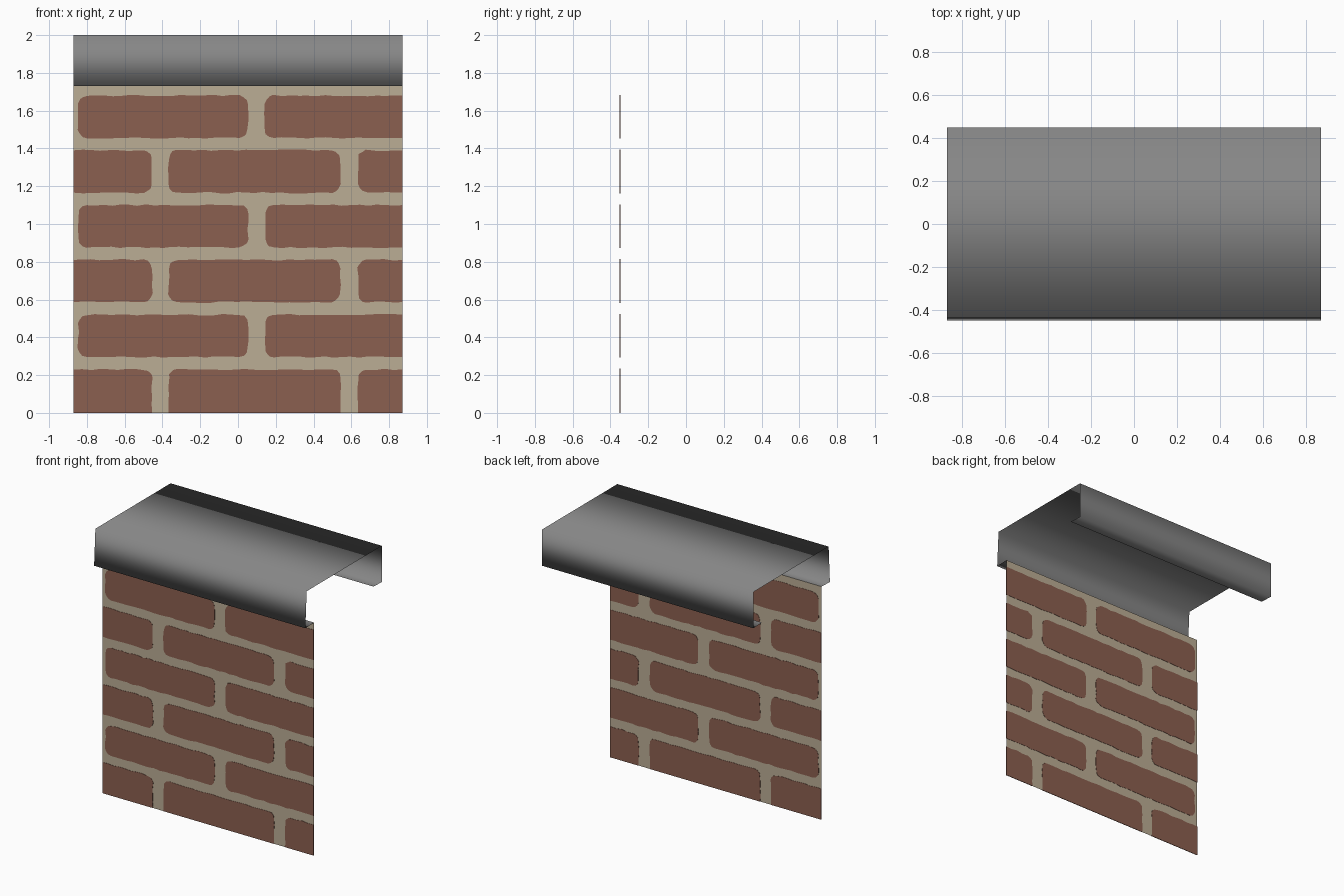
import bpy, bmesh, math, random

random.seed(4)
cube = bpy.data.objects.get("Cube")
if cube:
    bpy.data.objects.remove(cube, do_unlink=True)

HALF_W = 0.87      # half width of wall and cap
WALL_Y = -0.35     # wall stands under the front lip
WALL_TOP = 1.735
PLATE = 0.004      # brick plate thickness, shows on both wall sides


def make_material(name, rgb):
    mat = bpy.data.materials.new(name)
    mat.use_nodes = True
    colour = (*rgb, 1.0)
    mat.diffuse_color = colour
    bsdf = next(n for n in mat.node_tree.nodes if n.type == 'BSDF_PRINCIPLED')
    bsdf.inputs["Base Color"].default_value = colour
    bsdf.inputs["Roughness"].default_value = 0.9
    return mat


def make_object(name, bm, mat, smooth=False):
    mesh = bpy.data.meshes.new(name)
    for face in bm.faces:
        face.smooth = smooth
    bm.to_mesh(mesh)
    bm.free()
    mesh.materials.append(mat)
    obj = bpy.data.objects.new(name, mesh)
    bpy.context.collection.objects.link(obj)
    return obj


mortar = make_material("mortar beige", (0.50, 0.42, 0.30))
brick_red = make_material("brick red", (0.26, 0.115, 0.08))
metal = make_material("cap grey", (0.24, 0.24, 0.24))

# Mortar wall: one thin sheet
bm = bmesh.new()
corners = [(-HALF_W, 0), (HALF_W, 0), (HALF_W, WALL_TOP), (-HALF_W, WALL_TOP)]
bm.faces.new([bm.verts.new((x, WALL_Y, z)) for x, z in corners])
make_object("mortar_wall", bm, mortar)

# Metal cap: open folded profile swept along x, smooth over the folds
profile = [(WALL_Y, 1.735), (-0.45, 1.73), (-0.435, 2.0),
           (0.45, 2.0), (0.45, 1.73), (0.35, 1.735)]
bm = bmesh.new()
left = [bm.verts.new((-HALF_W, y, z)) for y, z in profile]
right = [bm.verts.new((HALF_W, y, z)) for y, z in profile]
for i in range(len(profile) - 1):
    bm.faces.new((left[i], right[i], right[i + 1], left[i + 1]))
make_object("metal_cap", bm, metal, smooth=True)


def on_border(x, z):
    return abs(x) > HALF_W - 0.001 or z < 0.001


def brick_outline(x0, x1, z0, z1, radius=0.045, step=0.045):
    """Rounded rectangle with slightly worn edges, square at the wall border."""
    path = []
    for cx, cz, sx, sz, start in ((x0, z0, 1, 1, 180), (x1, z0, -1, 1, 270),
                                  (x1, z1, -1, -1, 0), (x0, z1, 1, -1, 90)):
        if on_border(cx, cz):
            path.append((cx, cz))
            continue
        for k in range(4):
            a = math.radians(start + 30 * k)
            path.append((cx + radius * (sx + math.cos(a)),
                         cz + radius * (sz + math.sin(a))))
    points = []
    for (ax, az), (bx, bz) in zip(path, path[1:] + path[:1]):
        count = max(1, round(math.hypot(bx - ax, bz - az) / step))
        for k in range(count):
            x, z = ax + (bx - ax) * k / count, az + (bz - az) * k / count
            if not on_border(x, z):
                x += random.uniform(-0.004, 0.004)
                z += random.uniform(-0.004, 0.004)
            points.append((x, z))
    return points


# Bricks: two alternating courses of thin plates
even_course = [(-HALF_W, -0.455), (-0.367, 0.542), (0.635, HALF_W)]
odd_course = [(-0.845, 0.052), (0.142, HALF_W)]
bm = bmesh.new()
for row in range(6):
    z_top = 0.23 + 0.29 * row
    z_low = max(0.0, z_top - 0.224)
    if row == 0:
        z_low = 0.0
    for x0, x1 in (odd_course if row % 2 else even_course):
        outline = brick_outline(x0, x1, z_low, z_top)
        face = bm.faces.new([bm.verts.new((x, WALL_Y - PLATE / 2, z))
                             for x, z in outline])
        grown = bmesh.ops.extrude_face_region(bm, geom=[face], use_keep_orig=True)
        moved = [g for g in grown["geom"] if isinstance(g, bmesh.types.BMVert)]
        bmesh.ops.translate(bm, verts=moved, vec=(0, PLATE, 0))
bmesh.ops.recalc_face_normals(bm, faces=bm.faces)
make_object("bricks", bm, brick_red)
